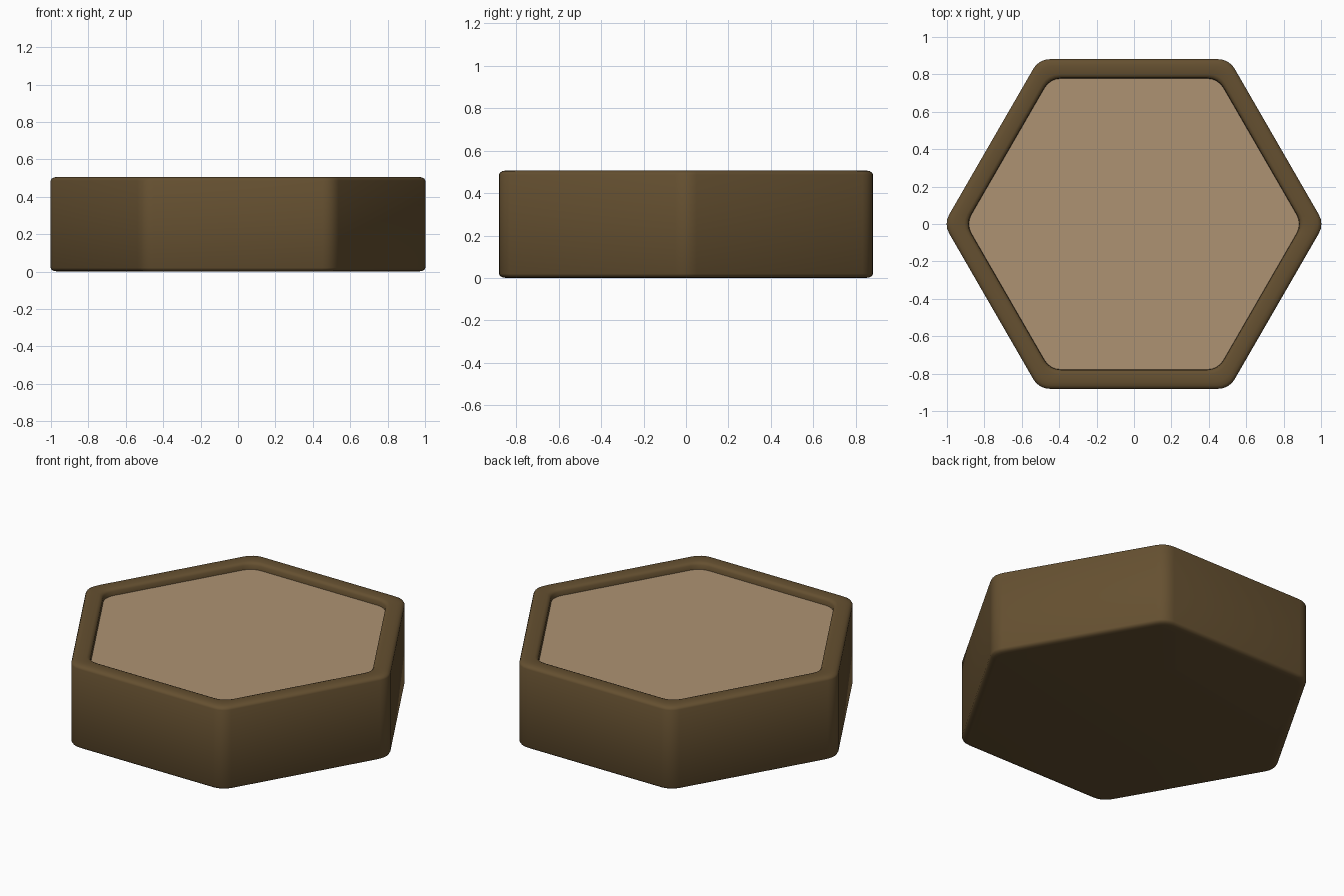
import bpy, bmesh
from math import pi, cos, sin

if "Cube" in bpy.data.objects:
    bpy.data.objects.remove(bpy.data.objects["Cube"])

def material(name, color):
    m = bpy.data.materials.new(name)
    m.diffuse_color = (*color, 1)
    m.use_nodes = True
    m.node_tree.nodes["Principled BSDF"].inputs["Base Color"].default_value = m.diffuse_color
    return m

def hex_ring(bm, apothem, z, r=0.1, seg=4):
    """Hexagon outline with rounded corners, points on +x and -x."""
    verts = []
    dist = (apothem - r) / cos(pi / 6)
    for k in range(6):
        a = k * pi / 3
        for i in range(seg + 1):
            t = a - pi / 6 + i / seg * pi / 3
            verts.append(bm.verts.new((dist * cos(a) + r * cos(t),
                                       dist * sin(a) + r * sin(t), z)))
    return verts

def loft(name, profile, mat, cap_start=False, cap_end=False):
    bm = bmesh.new()
    rings = [hex_ring(bm, a, z) for a, z in profile]
    n = len(rings[0])
    for lo, hi in zip(rings, rings[1:]):
        for i in range(n):
            j = (i + 1) % n
            bm.faces.new((lo[i], lo[j], hi[j], hi[i]))
    if cap_start:
        bm.faces.new(rings[0][::-1])
    if cap_end:
        bm.faces.new(rings[-1])
    me = bpy.data.meshes.new(name)
    bm.to_mesh(me)
    bm.free()
    me.materials.append(mat)
    ob = bpy.data.objects.new(name, me)
    bpy.context.collection.objects.link(ob)
    bpy.context.view_layer.objects.active = ob
    bpy.ops.object.select_all(action='DESELECT')
    ob.select_set(True)
    bpy.ops.object.shade_smooth_by_angle(angle=pi / 4)
    return ob

H = 0.507
FLOOR = H - 0.04
dark = material("dark_brown", (0.13, 0.08, 0.03))
tan = material("tan", (0.42, 0.29, 0.17))

# Tile body: softened bottom edge, side wall, raised rim, inner wall
edge = [(0.845, 0), (0.864, 0.003), (0.876, 0.010), (0.881, 0.02)]
outer = edge + [(a, H - z) for a, z in reversed(edge)]
inner = [(0.800, H), (0.788, H - 0.005), (0.78, H - 0.015), (0.778, FLOOR)]
loft("tile_body", outer + inner, dark, cap_start=True)

# Recessed top panel
loft("top_panel", [(0.778, FLOOR)], tan, cap_end=True)
